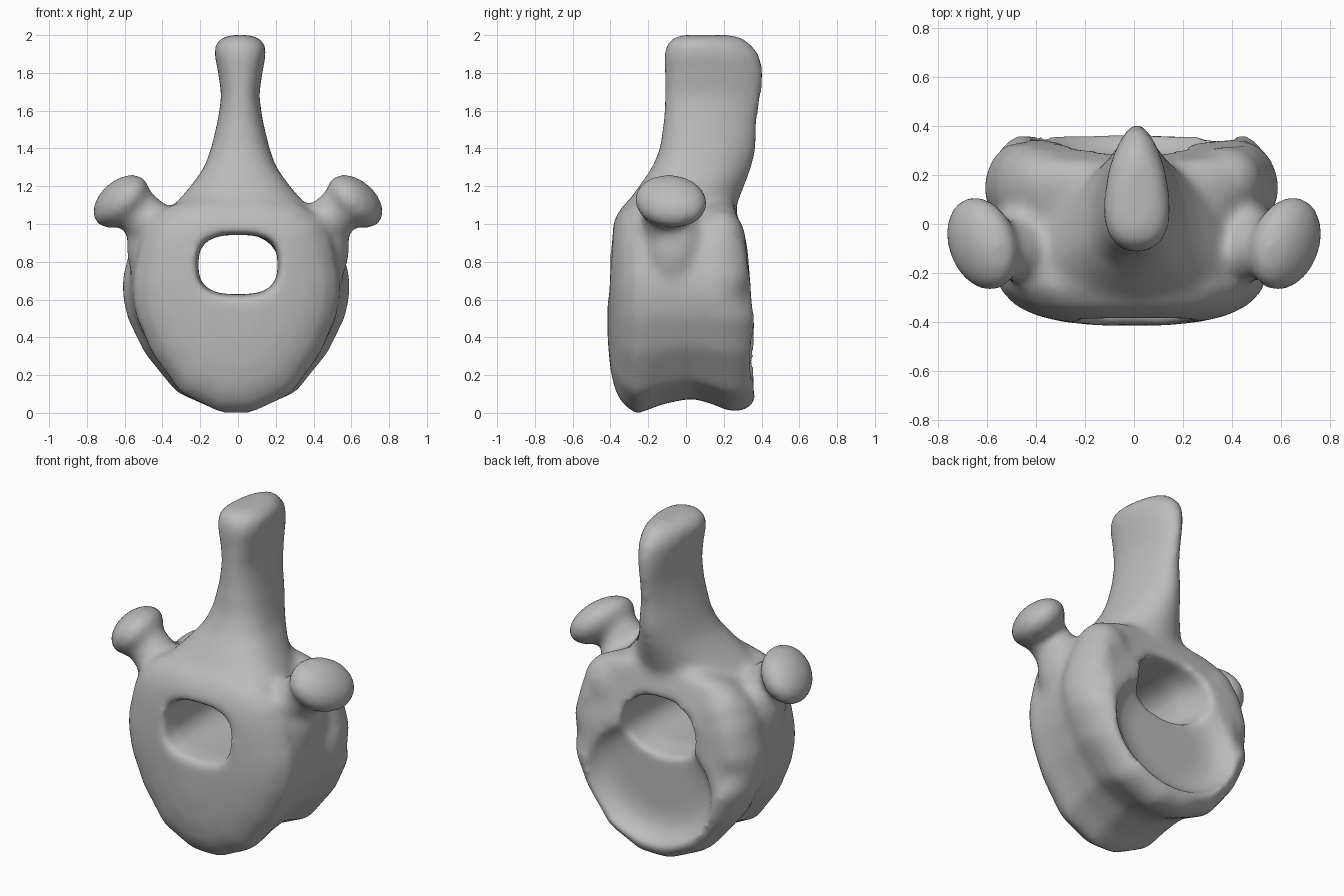
import bpy, bmesh, math
from mathutils import Matrix, Vector, Euler

cube = bpy.data.objects.get("Cube")
if cube:
    bpy.data.objects.remove(cube, do_unlink=True)

bone = bpy.data.materials.new("bone_grey")
bone.use_nodes = True
bone.diffuse_color = (0.5, 0.5, 0.5, 1)
bone.node_tree.nodes["Principled BSDF"].inputs["Base Color"].default_value = (0.5, 0.5, 0.5, 1)


def make(name, bm):
    bmesh.ops.recalc_face_normals(bm, faces=bm.faces)
    mesh = bpy.data.meshes.new(name)
    bm.to_mesh(mesh)
    bm.free()
    mesh.materials.append(bone)
    obj = bpy.data.objects.new(name, mesh)
    bpy.context.collection.objects.link(obj)
    return obj


def loft(name, rings):
    """Skin closed rings of points and cap both ends."""
    bm = bmesh.new()
    loops = [[bm.verts.new(p) for p in ring] for ring in rings]
    for a, b in zip(loops, loops[1:]):
        for i in range(len(a)):
            j = (i + 1) % len(a)
            bm.faces.new((a[i], a[j], b[j], b[i]))
    bm.faces.new(loops[0])
    bm.faces.new(loops[-1])
    return make(name, bm)


def blob(name, loc, radii, rot=(0, 0, 0)):
    bm = bmesh.new()
    m = Matrix.LocRotScale(Vector(loc), Euler(rot), Vector(radii))
    bmesh.ops.create_uvsphere(bm, u_segments=24, v_segments=16, radius=1, matrix=m)
    return make(name, bm)


def oval(x, y, z, rx, rz, power=1.0):
    """Upright ring at depth y; a power under one makes it boxier."""
    ring = []
    for i in range(32):
        a = math.tau * i / 32
        c, s = math.cos(a), math.sin(a)
        ring.append((x + rx * math.copysign(abs(c) ** power, c), y,
                     z + rz * math.copysign(abs(s) ** power, s)))
    return ring


# Body: heart-shaped outline (half width, height) swept front to back with a waist
half = [(0.1, 0), (0.33, 0.1), (0.5, 0.31), (0.59, 0.5), (0.615, 0.62), (0.615, 0.72),
        (0.57, 0.9), (0.51, 1.02), (0.39, 1.1), (0.2, 1.14)]
outline = half + [(-x, z) for x, z in reversed(half)]
sections = [(-0.415, 0.24, 0.36), (-0.4, 0.46, 0.62), (-0.375, 0.63, 0.8),
            (-0.335, 0.77, 0.92), (-0.26, 0.885, 1.01), (-0.12, 0.9, 0.92),
            (0.03, 0.92, 0.87), (0.14, 0.98, 0.92), (0.22, 0.97, 0.98),
            (0.29, 0.93, 0.985), (0.345, 0.86, 0.94), (0.37, 0.78, 0.86)]


def body_ring(y, sx, sz):
    ring = []
    for x, z in outline:
        yy = y
        if y > 0:
            # The upper arch leans forward, and the rim dips below the arch
            yy *= 1 - 0.28 * max(0, z - 0.75) / 0.35
            yy *= 1 - 0.2 * max(0, 1 - abs(z - 0.65) / 0.12)
        scale_z = sz if z < 0.6 or y < -0.3 else (1 + sz) / 2
        ring.append((x * sx - 0.01, yy, 0.6 + (z - 0.6) * scale_z))
    return ring


body = loft("vertebra", [body_ring(*s) for s in sections])

# Spinous process: teardrop sections (height, half width, front y, back y)
levels = [(0.96, 0.42, -0.37, 0.24), (1.1, 0.34, -0.32, 0.27), (1.2, 0.255, -0.25, 0.31),
          (1.3, 0.185, -0.18, 0.35), (1.4, 0.15, -0.14, 0.375), (1.55, 0.115, -0.12, 0.38),
          (1.68, 0.097, -0.115, 0.405), (1.8, 0.113, -0.115, 0.415), (1.9, 0.133, -0.12, 0.395),
          (1.96, 0.127, -0.1, 0.34), (2.0, 0.07, -0.05, 0.28)]


def spine_ring(z, w, y0, y1):
    ring = []
    for i in range(24):
        a = math.tau * i / 24
        c, s = math.cos(a), math.sin(a)
        taper = 1 - 0.3 * s
        sy = math.copysign(abs(s) ** 0.8, s)
        ring.append((0.012 + w * c * taper, (y0 + y1) / 2 + (y1 - y0) / 2 * sy, z))
    return ring


parts = [body, loft("spinous_process", [spine_ring(*v) for v in levels])]

# Paired side processes, necks, buttresses and rear joint facets
for word, s in (("left", 1), ("right", -1)):
    parts.append(blob(word + "_neck", (s * 0.5, -0.11, 1.04), (0.21, 0.12, 0.125),
                      (0, -s * 0.65, s * 0.2)))
    parts.append(blob(word + "_buttress", (s * 0.47, -0.06, 0.88), (0.12, 0.15, 0.22)))
    parts.append(blob(word + "_knob", (s * 0.62, -0.08, 1.12), (0.165, 0.205, 0.11),
                      (-0.33, s * 0.72, -s * 0.65)))
    parts.append(blob(word + "_facet", (s * 0.38, 0.18, 0.91), (0.15, 0.14, 0.17)))

# Fuse every part into one continuous surface
with bpy.context.temp_override(active_object=body, object=body,
                               selected_objects=parts, selected_editable_objects=parts):
    bpy.ops.object.join()
fuse = body.modifiers.new("fuse", 'REMESH')
fuse.mode = 'VOXEL'
fuse.voxel_size = 0.022

# Canal through the arch, flaring toward the back, and a shallow dish below it
canal = [oval(0, -0.6, 0.785, 0.25, 0.19, 0.7), oval(0, -0.3, 0.785, 0.21, 0.157, 0.7),
         oval(0, 0.1, 0.785, 0.215, 0.16, 0.75), oval(-0.03, 0.3, 0.77, 0.25, 0.185, 0.9),
         oval(-0.04, 0.6, 0.76, 0.3, 0.22)]
dish = [oval(0, 0.26, 0.46, 0.25, 0.21), oval(0, 0.275, 0.46, 0.33, 0.28),
        oval(0, 0.31, 0.46, 0.39, 0.33), oval(0, 0.37, 0.46, 0.43, 0.36),
        oval(0, 0.5, 0.46, 0.46, 0.38)]
cutters = [loft("canal_cutter", canal), loft("dish_cutter", dish)]
for cutter in cutters:
    cutter.hide_render = True
    cut = body.modifiers.new(cutter.name, 'BOOLEAN')
    cut.operation = 'DIFFERENCE'
    cut.object = cutter

# Even out the surface and round the rims
even = body.modifiers.new("even", 'REMESH')
even.mode = 'VOXEL'
even.voxel_size = 0.02
soften = body.modifiers.new("soften", 'SMOOTH')
soften.factor = 0.5
soften.iterations = 14

bpy.ops.object.select_all(action='DESELECT')
body.select_set(True)
bpy.context.view_layer.objects.active = body
for mod in [m.name for m in body.modifiers]:
    bpy.ops.object.modifier_apply(modifier=mod)
bpy.ops.object.shade_smooth()
for cutter in cutters:
    bpy.data.objects.remove(cutter, do_unlink=True)
